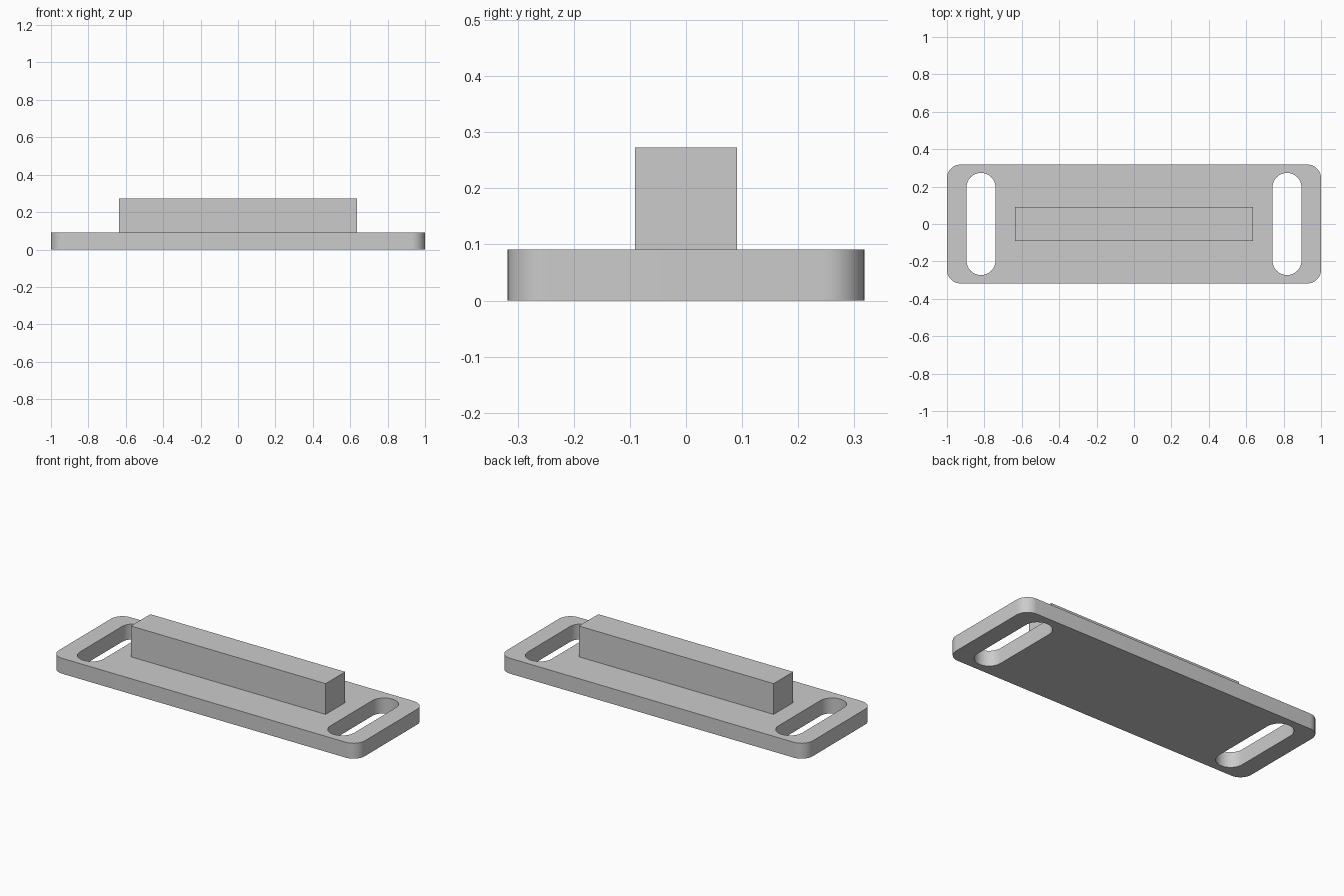
import bpy
import bmesh
from math import cos, sin, pi, radians

cube = bpy.data.objects.get("Cube")
if cube:
    bpy.data.objects.remove(cube, do_unlink=True)

# Sizes
LENGTH, DEPTH, THICK = 2.0, 0.636, 0.091
CORNER = 0.073
SLOT_X, SLOT_W, SLOT_L = 0.818, 0.155, 0.546
BAR_L, BAR_W = 1.273, 0.182

grey = bpy.data.materials.new("plain grey")
grey.use_nodes = True
colour = (0.6, 0.6, 0.6, 1.0)
grey.diffuse_color = colour
grey.node_tree.nodes["Principled BSDF"].inputs["Base Color"].default_value = colour


def rounded_prism(name, cx, width, depth, radius, z0, z1, steps=12):
    """Upright prism whose outline is a rectangle with rounded corners."""
    bm = bmesh.new()
    verts = []
    corners = [(1, 1), (-1, 1), (-1, -1), (1, -1)]
    for quarter, (sx, sy) in enumerate(corners):
        for i in range(steps + 1):
            a = (quarter + i / steps) * pi / 2
            x = cx + sx * (width / 2 - radius) + radius * cos(a)
            y = sy * (depth / 2 - radius) + radius * sin(a)
            verts.append(bm.verts.new((x, y, z0)))
    bmesh.ops.remove_doubles(bm, verts=verts, dist=1e-5)
    base = bm.faces.new([v for v in verts if v.is_valid])
    top = bmesh.ops.extrude_face_region(bm, geom=[base])["geom"]
    moved = [g for g in top if isinstance(g, bmesh.types.BMVert)]
    bmesh.ops.translate(bm, verts=moved, vec=(0, 0, z1 - z0))
    bmesh.ops.recalc_face_normals(bm, faces=bm.faces)
    mesh = bpy.data.meshes.new(name)
    bm.to_mesh(mesh)
    bm.free()
    mesh.materials.append(grey)
    obj = bpy.data.objects.new(name, mesh)
    bpy.context.collection.objects.link(obj)
    return obj


# Base plate with a rounded slot through each end
plate = rounded_prism("base_plate", 0, LENGTH, DEPTH, CORNER, 0, THICK)
bpy.ops.object.select_all(action="DESELECT")
plate.select_set(True)
bpy.context.view_layer.objects.active = plate
for side in (-1, 1):
    cutter = rounded_prism("slot_cutter", side * SLOT_X, SLOT_W, SLOT_L,
                           SLOT_W / 2, -THICK, 2 * THICK)
    cutter.hide_render = True
    cut = plate.modifiers.new("slot", "BOOLEAN")
    cut.operation = "DIFFERENCE"
    cut.solver = "EXACT"
    cut.object = cutter
    bpy.ops.object.modifier_apply(modifier=cut.name)
    bpy.data.objects.remove(cutter, do_unlink=True)
bpy.ops.object.shade_smooth_by_angle(angle=radians(30))

# Raised square bar along the middle
bpy.ops.mesh.primitive_cube_add(size=1, location=(0, 0, THICK + BAR_W / 2))
bar = bpy.context.object
bar.name = "raised_bar"
bar.scale = (BAR_L, BAR_W, BAR_W)
bpy.ops.object.transform_apply(location=False, rotation=False, scale=True)
bar.data.materials.append(grey)
